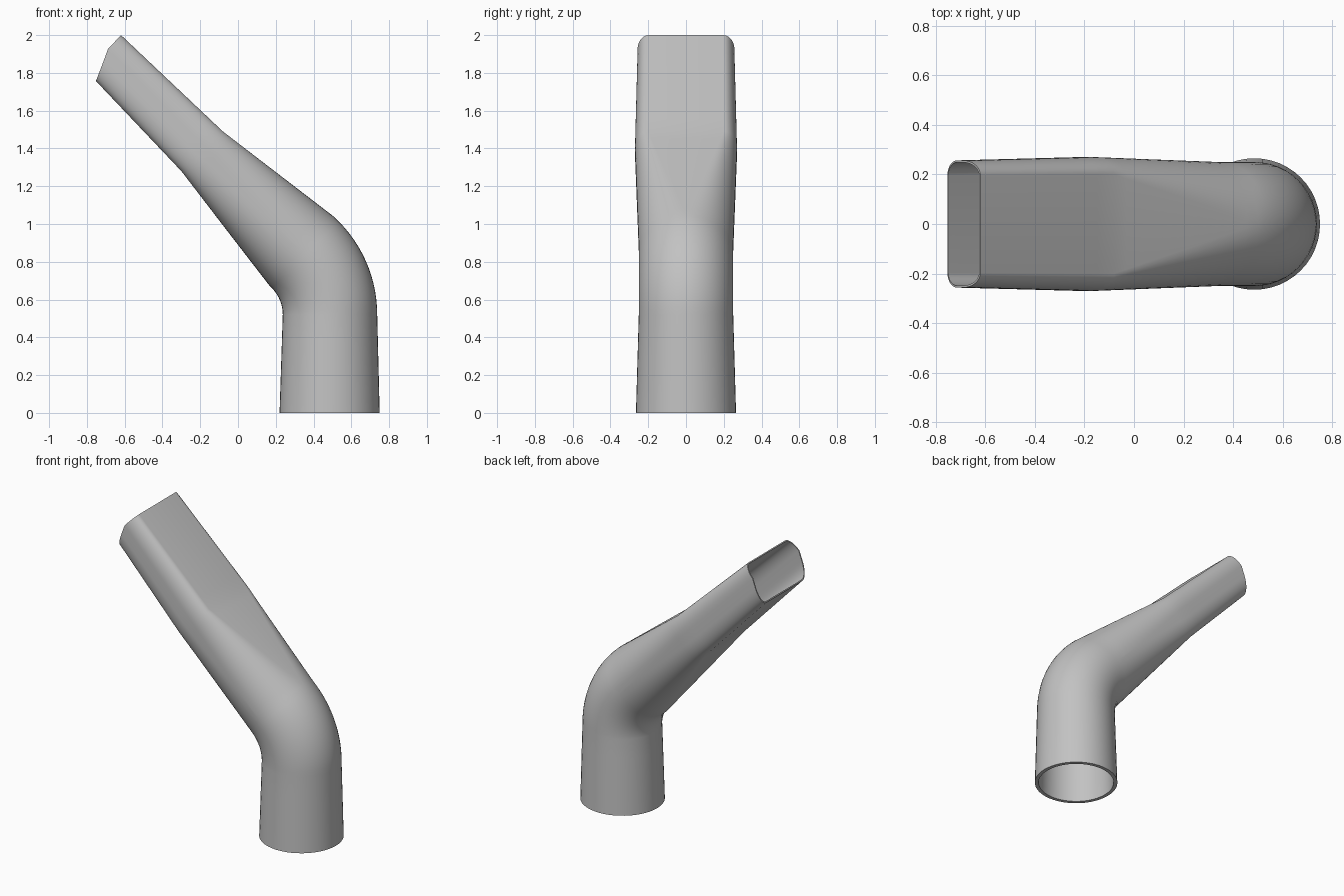
import bpy
import bmesh
from math import sin, cos, pi, radians

cube = bpy.data.objects.get("Cube")
if cube:
    bpy.data.objects.remove(cube, do_unlink=True)

grey = bpy.data.materials.new("plain grey")
grey.use_nodes = True
colour = (0.54, 0.54, 0.54, 1)
grey.diffuse_color = colour
grey.node_tree.nodes["Principled BSDF"].inputs["Base Color"].default_value = colour

CORNER_STEPS = 12
PIVOT_X, PIVOT_Z, BEND_RADIUS, BEND = 0.037, 0.52, 0.45, 48.4


def elbow(angle):
    a = radians(angle)
    return (PIVOT_X + BEND_RADIUS * cos(a), PIVOT_Z + BEND_RADIUS * sin(a),
            angle, 0.25, 0.25, 0.25, 0.25)


def mix(a, b, t):
    return tuple(p + (q - p) * t for p, q in zip(a, b))


# Sections: centre x, centre z, tilt, half width, half depth, corner width, corner depth
base = (0.485, 0, 0, 0.265, 0.265, 0.265, 0.265)
middle = (-0.19, 1.385, 43.7, 0.27, 0.152, 0.07, 0.12)
mouth = (-0.71, 1.904, 46.6, 0.256, 0.132, 0.06, 0.1)


def outline(section, wall):
    """Rounded rectangle as (across, depth) pairs; a circle when corners fill it."""
    hw, hd, rw, rd = (v - wall for v in section[3:])
    points = []
    for quarter, (sx, sy) in enumerate(((1, 1), (-1, 1), (-1, -1), (1, -1))):
        for i in range(CORNER_STEPS + 1):
            a = (quarter + i / CORNER_STEPS) * pi / 2
            points.append((sx * (hw - rw) + rw * cos(a), sy * (hd - rd) + rd * sin(a)))
    return points


def place(section, index, wall):
    across, depth = outline(section, wall)[index]
    a = radians(section[2])
    return (section[0] + depth * cos(a), across, section[1] + depth * sin(a))


def tail_ring(t, wall):
    """Flat spout ring; its lower side is cut back toward the mouth."""
    ring = []
    for i, (_, depth) in enumerate(outline(mouth, wall)):
        cut = min(1, max(0, (0.032 - depth) / 0.164))
        ring.append(place(mix(middle, mouth, t * (1 - 0.097 * cut)), i, wall))
    return ring


def tube_rings(bottom_wall, top_wall):
    sections = [mix(base, elbow(0), i / 4) for i in range(4)]
    sections += [elbow(BEND * i / 14) for i in range(14)]
    sections += [mix(elbow(BEND), middle, i / 12) for i in range(12)]
    count = 4 * (CORNER_STEPS + 1)
    total = len(sections) + 8
    rings = []
    for n, s in enumerate(sections):
        wall = bottom_wall + (top_wall - bottom_wall) * n / total
        rings.append([place(s, i, wall) for i in range(count)])
    for n in range(9):
        wall = bottom_wall + (top_wall - bottom_wall) * (len(sections) + n) / total
        rings.append(tail_ring(n / 8, wall))
    return rings


# Outer skin up, inner skin back down, closed at both rims
loop = tube_rings(0, 0) + tube_rings(0.024, 0.008)[::-1]
bm = bmesh.new()
rings = [[bm.verts.new(p) for p in ring] for ring in loop]
for k, lower in enumerate(rings):
    upper = rings[(k + 1) % len(rings)]
    for i in range(len(lower)):
        j = (i + 1) % len(lower)
        bm.faces.new((lower[i], lower[j], upper[j], upper[i]))
bmesh.ops.remove_doubles(bm, verts=bm.verts[:], dist=0.00005)
bmesh.ops.recalc_face_normals(bm, faces=bm.faces[:])

mesh = bpy.data.meshes.new("bent_nozzle")
bm.to_mesh(mesh)
bm.free()
mesh.materials.append(grey)
nozzle = bpy.data.objects.new("bent_nozzle", mesh)
bpy.context.collection.objects.link(nozzle)
bpy.ops.object.select_all(action="DESELECT")
nozzle.select_set(True)
bpy.context.view_layer.objects.active = nozzle
bpy.ops.object.shade_smooth_by_angle(angle=radians(30))
